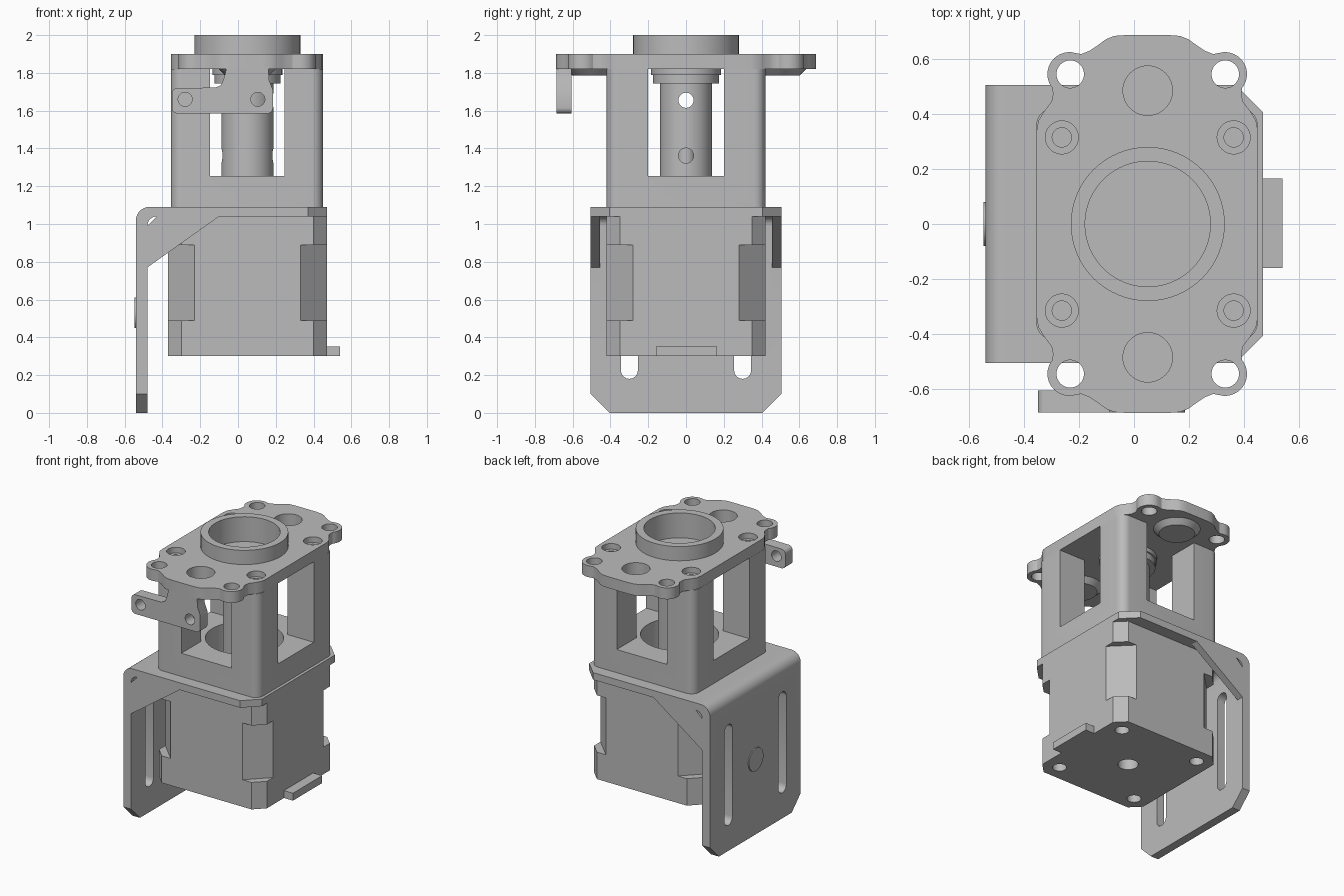
import bpy, bmesh
from math import sin, cos, pi, radians
from mathutils import Matrix, Vector

if "Cube" in bpy.data.objects:
    bpy.data.objects.remove(bpy.data.objects["Cube"])

CX = 0.05      # shared axis of motor, coupling and housing
SIGNS = (-1, 1)

grey = bpy.data.materials.new("plain grey")
grey.use_nodes = True
grey.diffuse_color = (0.5, 0.5, 0.5, 1)
grey.node_tree.nodes["Principled BSDF"].inputs["Base Color"].default_value = (0.5, 0.5, 0.5, 1)


def prism(name, pts, axis, lo, hi):
    """Extrude a closed outline along an axis: z uses (x, y), y uses (x, z), x uses (y, z)."""
    place = {"z": lambda p, t: (p[0], p[1], t),
             "y": lambda p, t: (p[0], t, p[1]),
             "x": lambda p, t: (t, p[0], p[1])}[axis]
    bm = bmesh.new()
    rings = [[bm.verts.new(place(p, t)) for p in pts] for t in (lo, hi)]
    n = len(pts)
    bm.faces.new(rings[0])
    bm.faces.new(rings[1])
    for i in range(n):
        j = (i + 1) % n
        bm.faces.new((rings[0][i], rings[0][j], rings[1][j], rings[1][i]))
    bmesh.ops.recalc_face_normals(bm, faces=bm.faces)
    mesh = bpy.data.meshes.new(name)
    bm.to_mesh(mesh)
    bm.free()
    mesh.materials.append(grey)
    obj = bpy.data.objects.new(name, mesh)
    bpy.context.collection.objects.link(obj)
    return obj


def arc(cx, cy, r, start, end, n=8):
    return [(cx + r * cos(radians(start + (end - start) * i / n)),
             cy + r * sin(radians(start + (end - start) * i / n))) for i in range(n + 1)]


def circle(cx, cy, r, n=48):
    return arc(cx, cy, r, 0, 360, n)[:-1]


def rect(x0, x1, y0, y1):
    return [(x0, y0), (x1, y0), (x1, y1), (x0, y1)]


def rounded(x0, x1, y0, y1, r):
    return (arc(x1 - r, y1 - r, r, 0, 90) + arc(x0 + r, y1 - r, r, 90, 180)
            + arc(x0 + r, y0 + r, r, 180, 270) + arc(x1 - r, y0 + r, r, 270, 360))


def chamfered(h, c):
    quarter = [(h, h - c), (h - c, h)]
    pts = []
    for k in range(4):
        for x, y in quarter:
            for _ in range(k):
                x, y = -y, x
            pts.append((x + CX, y))
    return pts


def boolean(obj, tools, operation="DIFFERENCE"):
    for tool in tools:
        tool.hide_render = True
        mod = obj.modifiers.new("shape", "BOOLEAN")
        mod.operation = operation
        mod.solver = "EXACT"
        mod.object = tool
        bpy.context.view_layer.objects.active = obj
        bpy.ops.object.modifier_apply(modifier=mod.name)
        bpy.data.objects.remove(tool)


def hole(x, y, r, axis, lo, hi):
    return prism("cutter", circle(x, y, r), axis, lo, hi)


# Motor body: small corner chamfers at the ends, deep ones in the middle
motor = prism("motor_lower_cap", chamfered(0.42, 0.07), "z", 0.30, 0.49)
boolean(motor, [hole(CX + sx * 0.31, sy * 0.31, 0.045, "z", 0.2, 0.38)
                for sx in SIGNS for sy in SIGNS]
        + [hole(CX, 0, 0.065, "z", 0.2, 0.4)])
prism("motor_middle", chamfered(0.42, 0.14), "z", 0.49, 0.89)
prism("motor_upper_cap", chamfered(0.42, 0.07), "z", 0.89, 1.04)
prism("motor_connector", rect(-0.16, 0.165, 0.30, 0.352), "x", 0.46, 0.54)
prism("motor_pilot", circle(CX, 0, 0.22), "z", 1.03, 1.07)
prism("motor_shaft", circle(CX, 0, 0.05), "z", 1.03, 1.45)

# Bent bracket: one L profile with a rounded bend
profile = ([(-0.54, 0), (-0.48, 0)] + arc(-0.43, 0.99, 0.05, 180, 90)
           + [(0.47, 1.04), (0.47, 1.09)] + arc(-0.47, 1.02, 0.07, 90, 180))
bracket = prism("bracket", profile, "y", -0.505, 0.505)
cuts = [hole(CX, 0, 0.25, "z", 1.0, 1.2)]
for s in SIGNS:
    cuts.append(prism("cutter", [(0.37, s * 0.505), (0.48, s * 0.395), (0.6, s * 0.6), (0.37, s * 0.6)],
                      "z", 1.0, 1.2))
    cuts.append(prism("cutter", [(s * 0.405, 0), (s * 0.505, 0.1), (s * 0.7, 0.1), (s * 0.7, -0.1),
                                 (s * 0.405, -0.1)], "x", -0.6, -0.4))
    slot = arc(s * 0.3, 0.845, 0.045, 0, 180) + arc(s * 0.3, 0.225, 0.045, 180, 360)
    cuts.append(prism("cutter", slot, "x", -0.6, -0.4))
boolean(bracket, cuts)
for side, s in (("right", -1), ("left", 1)):
    prism("bracket_gusset_" + side, [(-0.48, 0.77), (-0.10, 1.04), (-0.43, 1.04), (-0.48, 0.99)],
          "y", s * 0.455, s * 0.505)
prism("bracket_button", circle(0, 0.53, 0.08), "x", -0.547, -0.53)

# Housing: hollow base with four rounded corner posts
x0, x1 = -0.355, 0.45
housing = prism("housing", rounded(x0, x1, -0.42, 0.42, 0.06), "z", 1.09, 1.82)
boolean(housing, [prism("cutter", rect(-0.147, 0.245, -0.6, 0.6), "z", 1.253, 1.9),
                  prism("cutter", rect(-0.6, 0.6, -0.2, 0.2), "z", 1.253, 1.9),
                  hole(CX, 0, 0.25, "z", 1.0, 1.5)])

# Flange plate: a quarter outline with an ear, mirrored both ways
quarter = ([(0.402, 0.34), (0.396, 0.375), (0.375, 0.41), (0.348, 0.445), (0.343, 0.47)]
           + arc(0.283, 0.545, 0.08, -40, 95, 14)
           + [(0.24, 0.618), (0.21, 0.63), (0.18, 0.65), (0.15, 0.672), (0.12, 0.684), (0.08, 0.687)])
half = quarter + [(-x, y) for x, y in reversed(quarter)]
outline = half + [(-x, -y) for x, y in half]
flange = prism("flange", [(x + CX - 0.002, y) for x, y in outline], "z", 1.82, 1.90)


def cone(name, y):
    bm = bmesh.new()
    bmesh.ops.create_cone(bm, cap_ends=True, segments=48, radius1=0.115, radius2=0.155, depth=0.04,
                          matrix=Matrix.Translation(Vector((CX, y, 1.805))))
    mesh = bpy.data.meshes.new(name)
    bm.to_mesh(mesh)
    bm.free()
    mesh.materials.append(grey)
    obj = bpy.data.objects.new(name, mesh)
    bpy.context.collection.objects.link(obj)
    return obj


boolean(flange, [cone("pad", s * 0.485) for s in SIGNS]
        + [prism("boss", circle(CX, 0, 0.28, 64), "z", 1.85, 2.0)], "UNION")
cuts = [prism("cutter", circle(CX, 0, 0.228, 64), "z", 1.825, 2.1)]
for sy in SIGNS:
    cuts.append(hole(CX, sy * 0.485, 0.09, "z", 1.80, 2.1))
    for sx in SIGNS:
        cuts.append(hole(CX + sx * 0.282, sy * 0.545, 0.05, "z", 1.7, 2.1))
        cuts.append(hole(CX + sx * 0.3125, sy * 0.315, 0.06, "z", 1.86, 2.1))
        cuts.append(hole(CX + sx * 0.3125, sy * 0.315, 0.035, "z", 1.825, 2.1))
boolean(flange, cuts)

# Shaft coupling with cross holes, and the collar above it
coupling = prism("coupling", circle(CX, 0, 0.138), "z", 1.13, 1.76)
boolean(coupling, [hole(0, 1.655, 0.04, "x", -0.4, 0.5), hole(0, 1.362, 0.04, "x", -0.4, 0.5)])
prism("collar", circle(CX, 0, 0.175), "z", 1.745, 1.80)
prism("collar_rim", circle(CX, 0, 0.185), "z", 1.79, 1.822)

# Side tab hanging from the front edge of the flange
tab_outline = (arc(-0.32, 1.615, 0.03, 180, 270) + arc(0.155, 1.615, 0.03, 270, 360)
               + [(0.185, 1.71), (0.165, 1.76), (0.16, 1.83), (-0.06, 1.83), (-0.075, 1.77),
                  (-0.09, 1.735), (-0.12, 1.722)]
               + arc(-0.32, 1.69, 0.03, 90, 180))
tab = prism("sensor_tab", tab_outline, "y", -0.685, -0.605)
boolean(tab, [hole(x, 1.66, 0.037, "y", -0.8, -0.5) for x in (-0.28, 0.105)])

# Smooth the round walls, keep machined edges sharp
for obj in bpy.context.scene.objects:
    if obj.type == "MESH":
        bpy.ops.object.select_all(action="DESELECT")
        obj.select_set(True)
        bpy.context.view_layer.objects.active = obj
        bpy.ops.object.shade_smooth_by_angle(angle=radians(30))
